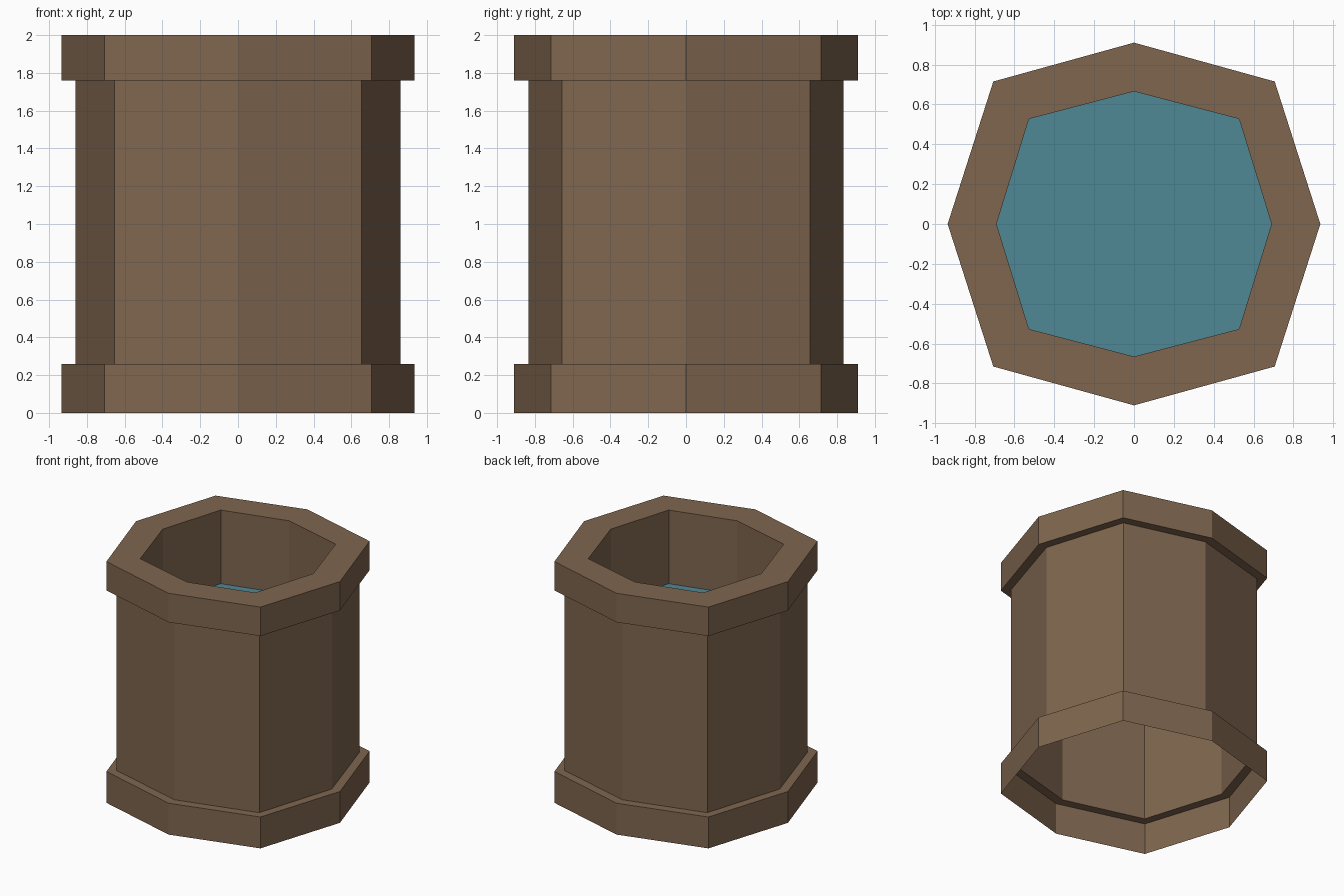
import bpy, bmesh

if "Cube" in bpy.data.objects:
    bpy.data.objects.remove(bpy.data.objects["Cube"])


def material(name, rgb):
    m = bpy.data.materials.new(name)
    m.diffuse_color = (*rgb, 1.0)
    m.use_nodes = True
    m.node_tree.nodes["Principled BSDF"].inputs["Base Color"].default_value = m.diffuse_color
    return m


# Octagon outlines: x tip, y tip, diagonal x, diagonal y
BAND = (0.935, 0.91, 0.706, 0.715)
BODY = (0.86, 0.834, 0.655, 0.657)
BORE = (0.69, 0.665, 0.527, 0.527)
WATER_Z = 1.39


def octagon(bm, outline, z):
    x, y, dx, dy = outline
    points = [(x, 0), (dx, dy), (0, y), (-dx, dy),
              (-x, 0), (-dx, -dy), (0, -y), (dx, -dy)]
    return [bm.verts.new((px, py, z)) for px, py in points]


def make_part(name, mat, rings, fill=False):
    """Join stacked octagons into a flat-shaded shell, optionally filling the last."""
    bm = bmesh.new()
    loops = [octagon(bm, outline, z) for outline, z in rings]
    for a, b in zip(loops, loops[1:]):
        for i in range(8):
            j = (i + 1) % 8
            bm.faces.new((a[i], a[j], b[j], b[i]))
    if fill:
        bm.faces.new(loops[-1])
    mesh = bpy.data.meshes.new(name)
    bm.to_mesh(mesh)
    bm.free()
    mesh.materials.append(mat)
    obj = bpy.data.objects.new(name, mesh)
    bpy.context.collection.objects.link(obj)


wood = material("brown wood", (0.212, 0.132, 0.078))
blue = material("water blue", (0.078, 0.246, 0.305))

# Open-bottomed foot band, shaft, rim band and inner wall as one shell
make_part("barrel_shell", wood, [
    (BAND, 0.0), (BAND, 0.26), (BODY, 0.26), (BODY, 1.76),
    (BAND, 1.76), (BAND, 2.0), (BORE, 2.0), (BORE, WATER_Z)])

# Water surface closing the inner wall
make_part("water_surface", blue, [(BORE, WATER_Z)], fill=True)
